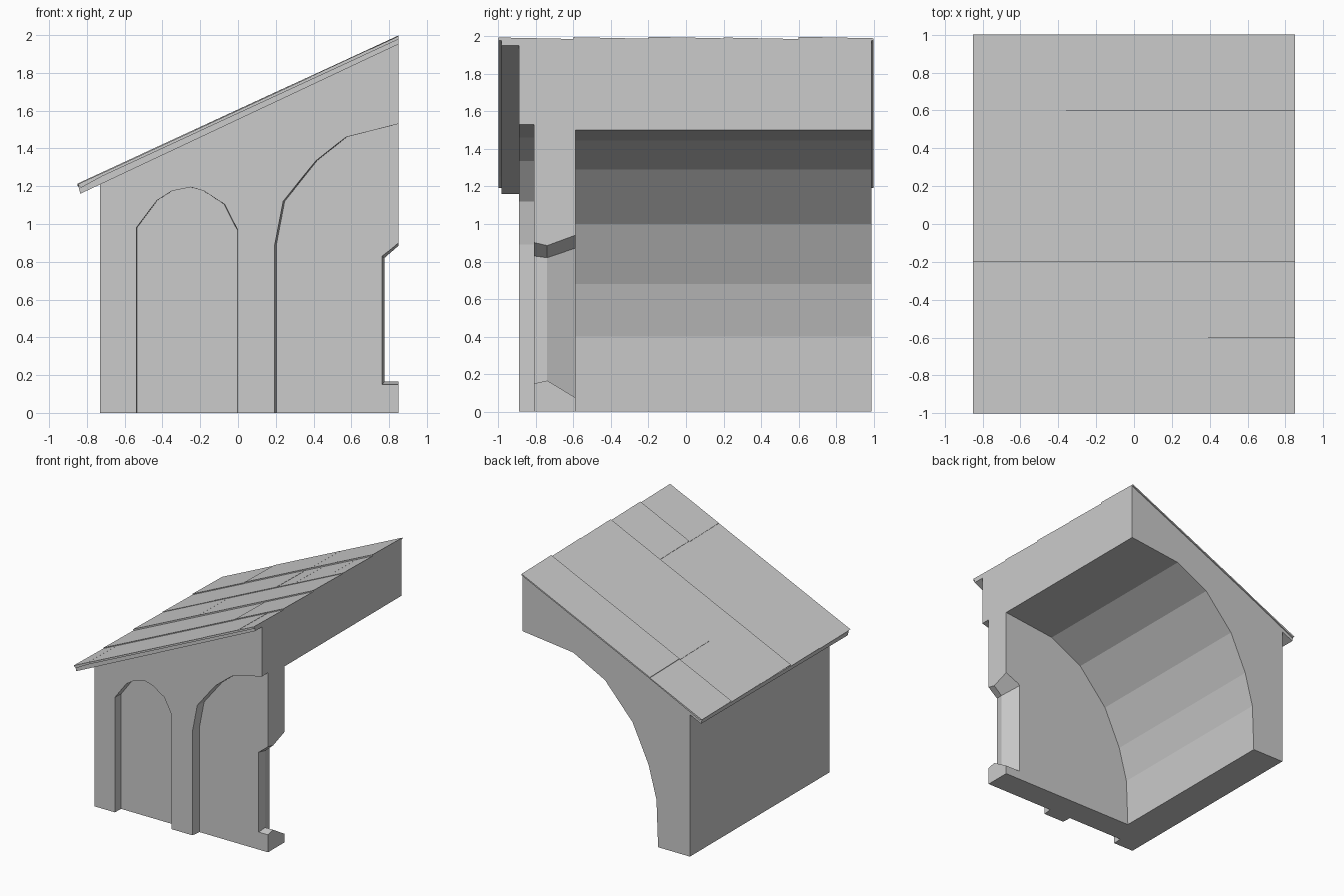
import bpy, bmesh, random

if "Cube" in bpy.data.objects:
    bpy.data.objects.remove(bpy.data.objects["Cube"])

random.seed(4)


def loft(name, sections):
    """Closed solid through rings of matching 3D points."""
    bm = bmesh.new()
    rings = [[bm.verts.new(p) for p in s] for s in sections]
    n = len(rings[0])
    for a, b in zip(rings, rings[1:]):
        for i in range(n):
            bm.faces.new((a[i], a[(i + 1) % n], b[(i + 1) % n], b[i]))
    bm.faces.new(rings[0])
    bm.faces.new(rings[-1])
    bmesh.ops.recalc_face_normals(bm, faces=bm.faces)
    me = bpy.data.meshes.new(name)
    bm.to_mesh(me)
    bm.free()
    ob = bpy.data.objects.new(name, me)
    bpy.context.collection.objects.link(ob)
    return ob


def prism(name, profile, y0, y1):
    """XZ profile extruded along y."""
    return loft(name, [[(x, y, z) for x, z in profile] for y in (y0, y1)])


def carve(target, cutter):
    cutter.hide_render = True
    m = target.modifiers.new("cut", 'BOOLEAN')
    m.operation = 'DIFFERENCE'
    m.solver = 'EXACT'
    m.object = cutter
    bpy.context.view_layer.objects.active = target
    bpy.ops.object.modifier_apply(modifier=m.name)
    bpy.data.objects.remove(cutter)


# masonry body with sloping top
body = prism("masonry_body", [(-.73, 0), (.85, 0), (.85, 1.965), (-.73, 1.215)], -.89, .99)

# half vault open to the back and the right
vault = [(-.43, -.2), (-.43, 0), (-.415, .4), (-.34, .68), (-.19, 1.0), (.07, 1.29),
         (.37, 1.445), (.85, 1.5), (1.2, 1.5), (1.2, -.2)]
carve(body, prism("vault_cutter", vault, -.59, 1.2))

# two arched blind recesses on the front, slightly splayed
small_arch = [(-.54, -.2), (-.54, .98), (-.43, 1.125), (-.35, 1.175), (-.25, 1.195),
              (-.18, 1.175), (-.07, 1.105), (0, .97), (0, -.2)]
large_arch = [(.19, -.2), (.19, .89), (.235, 1.12), (.41, 1.335), (.57, 1.46),
              (.85, 1.53), (1.2, 1.53), (1.2, -.2)]
for pts, cx in ((small_arch, -.27), (large_arch, .85)):
    back = [(cx + (x - cx) * .98, -.81, z) for x, z in pts]
    front = [(cx + (x - cx) * 1.02, -1.05, z) for x, z in pts]
    carve(body, loft("recess_cutter", [front, back]))

# half window, splayed both ways
window = []
for y, j, b, s, t in ((-.85, .755, .14, .835, .91), (-.74, .775, .165, .82, .885),
                      (-.55, .69, .05, .885, .955)):
    window.append([(j, y, b), (1.1, y, b), (1.1, y, t), (.85, y, t), (j, y, s)])
carve(body, loft("window_cutter", window))


# roof deck
def top(x):
    return 1.607 + .462 * x


prism("roof_deck", [(-.835, 1.16), (.85, 1.952), (.85, top(.85) - .016), (-.845, top(-.845) - .016)],
      -.985, .99)

# overlapping roof boards in five rows, split at irregular joints
rows = [(-.72, .39, .70), (.39,), (-.23, .39), (-.36, .22, .39, .70), (-.36, .27, .39, .51)]
for r, joints in enumerate(rows):
    y0, y1 = -1 + .4 * r, -.6 + .4 * r
    xs = (-.85,) + joints + (.85,)
    for k, (x0, x1) in enumerate(zip(xs, xs[1:])):
        lift = random.uniform(-.006, 0)
        sections = []
        for x in (x0, x1):
            eave = .02 if x == -.85 else 0
            sections.append([(x, y0, top(x) + lift), (x, y1, top(x) + lift - .008),
                             (x + eave, y1, top(x) - .022), (x + eave, y0, top(x) - .022)])
        loft(f"roof_board_{r}_{k}", sections)
